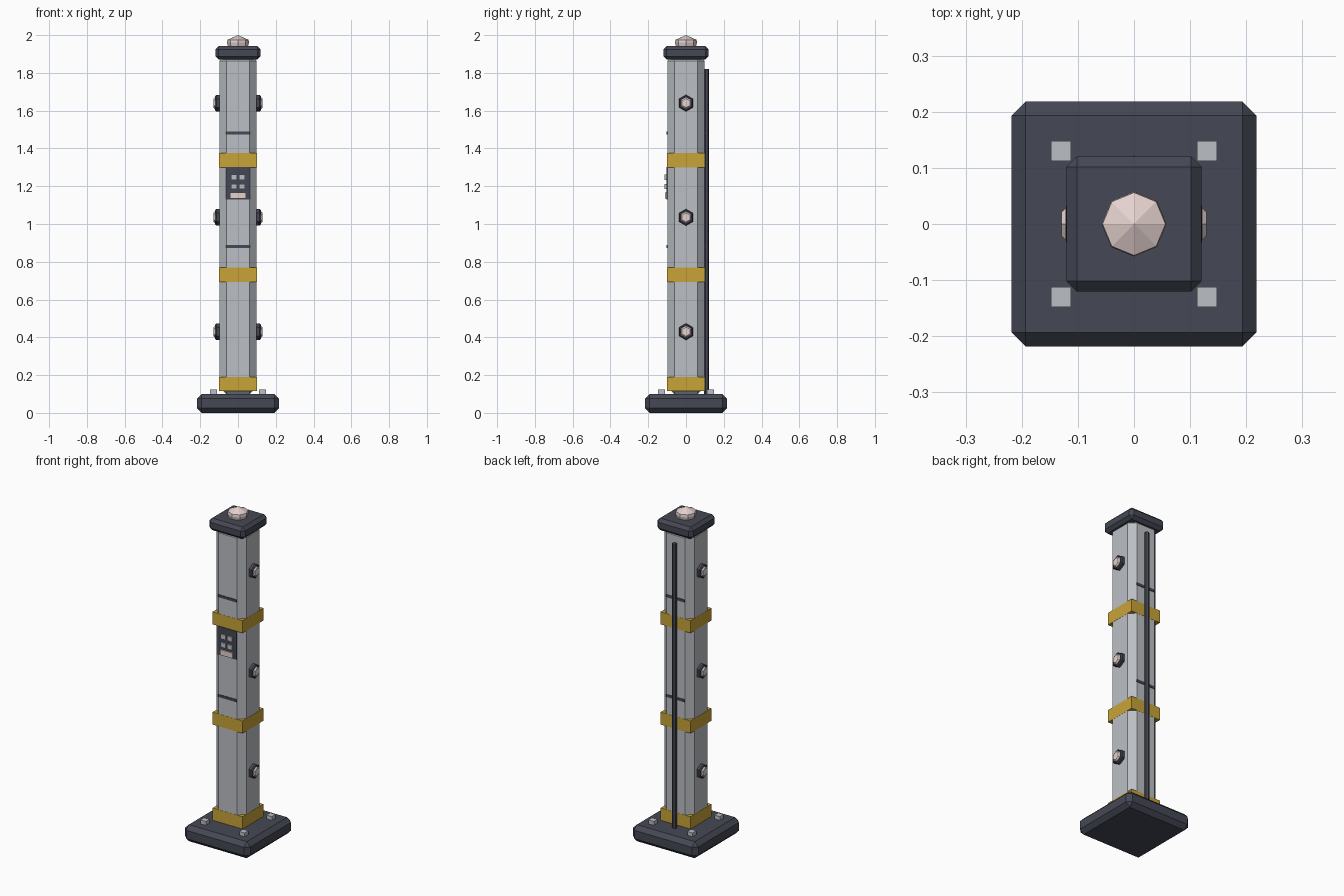
import bpy
import bmesh
from math import cos, sin, pi
from mathutils import Matrix

cube = bpy.data.objects.get("Cube")
if cube:
    bpy.data.objects.remove(cube, do_unlink=True)


def material(name, rgb):
    m = bpy.data.materials.new(name)
    m.use_nodes = True
    colour = (*rgb, 1)
    m.diffuse_color = colour
    m.node_tree.nodes["Principled BSDF"].inputs["Base Color"].default_value = colour
    return m


STEEL = material("light grey steel", (0.5, 0.52, 0.55))
DARK = material("dark slate", (0.06, 0.065, 0.09))
YELLOW = material("hazard yellow", (0.58, 0.37, 0.04))
LENS = material("pale pink lens", (0.78, 0.64, 0.62))


def finish(name, bm, mat):
    bmesh.ops.recalc_face_normals(bm, faces=bm.faces)
    mesh = bpy.data.meshes.new(name)
    bm.to_mesh(mesh)
    bm.free()
    mesh.materials.append(mat)
    obj = bpy.data.objects.new(name, mesh)
    bpy.context.collection.objects.link(obj)
    return obj


def box(name, lo, hi, mat, bevel=0):
    """Box between two corners, with optional chamfered edges."""
    bm = bmesh.new()
    bmesh.ops.create_cube(bm, size=1)
    for v in bm.verts:
        v.co = [l + (c + 0.5) * (h - l) for c, l, h in zip(v.co, lo, hi)]
    if bevel:
        bmesh.ops.bevel(bm, geom=bm.edges[:], offset=bevel, segments=1,
                        affect='EDGES', profile=0.5)
    return finish(name, bm, mat)


def lathe(name, profile, sides, mat, matrix=None, turn=0):
    """Faceted solid from (radius, height) rings; zero radius makes a point."""
    bm = bmesh.new()
    rings = []
    for r, z in profile:
        count = sides if r else 1
        rings.append([bm.verts.new((r * cos(turn + 2 * pi * i / sides),
                                    r * sin(turn + 2 * pi * i / sides), z))
                      for i in range(count)])
    for a, b in zip(rings, rings[1:]):
        for i in range(sides):
            j = (i + 1) % sides
            quad = [a[i], a[j]]
            quad += [b[0]] if len(b) == 1 else [b[j], b[i]]
            bm.faces.new(quad)
    for ring in (rings[0], rings[-1]):
        if len(ring) > 1:
            bm.faces.new(ring)
    if matrix:
        bm.transform(matrix)
    return finish(name, bm, mat)


# Base plate, column and cap
box("base_plate", (-0.218, -0.218, 0), (0.218, 0.218, 0.1), DARK, 0.025)
box("column", (-0.099, -0.099, 0.1), (0.099, 0.099, 1.9), STEEL, 0.037)
box("cap", (-0.12, -0.12, 1.87), (0.12, 0.12, 1.942), DARK, 0.018)

# Top beacon
lathe("beacon", [(0.052, 1.935), (0.058, 1.96), (0.056, 1.975), (0, 2.0)],
      8, LENS)

# Anchor bolts
for sx in (-1, 1):
    for sy in (-1, 1):
        x, y = sx * 0.13, sy * 0.13
        box("anchor_bolt", (x - 0.018, y - 0.018, 0.09),
            (x + 0.018, y + 0.018, 0.123), STEEL)

# Square yellow bands
for z in (0.115, 0.694, 1.3):
    box("yellow_band", (-0.1, -0.1, z), (0.1, 0.1, z + 0.075), YELLOW)

# Dark seams on front and back
for z in (0.88, 1.483):
    for s in (-1, 1):
        y = sorted((s * 0.095, s * 0.102))
        box("seam", (-0.063, y[0], z - 0.008), (0.063, y[1], z + 0.008), DARK)

# Hexagonal side lights
for s in (-1, 1):
    for z in (0.43, 1.035, 1.64):
        place = Matrix.Translation((0, 0, z)) @ Matrix.Rotation(s * pi / 2, 4, 'Y')
        lathe("light_housing", [(0.044, 0.09), (0.044, 0.115), (0.038, 0.121)],
              6, DARK, place)
        lathe("light_lens", [(0.032, 0.11), (0.032, 0.122), (0.024, 0.129)],
              6, LENS, place)

# Front control panel
box("control_panel", (-0.063, -0.104, 1.13), (0.063, -0.09, 1.301), DARK)
for x in (-0.022, 0.022):
    for z in (1.198, 1.248):
        box("panel_button", (x - 0.016, -0.113, z - 0.014),
            (x + 0.016, -0.1, z + 0.014), STEEL)
box("panel_indicator", (-0.042, -0.112, 1.135), (0.042, -0.1, 1.167), LENS)

# Rear cable conduit
lathe("rear_conduit", [(0.013, 0.09), (0.013, 1.82)], 6, DARK,
      Matrix.Translation((0, 0.109, 0)), pi / 2)
